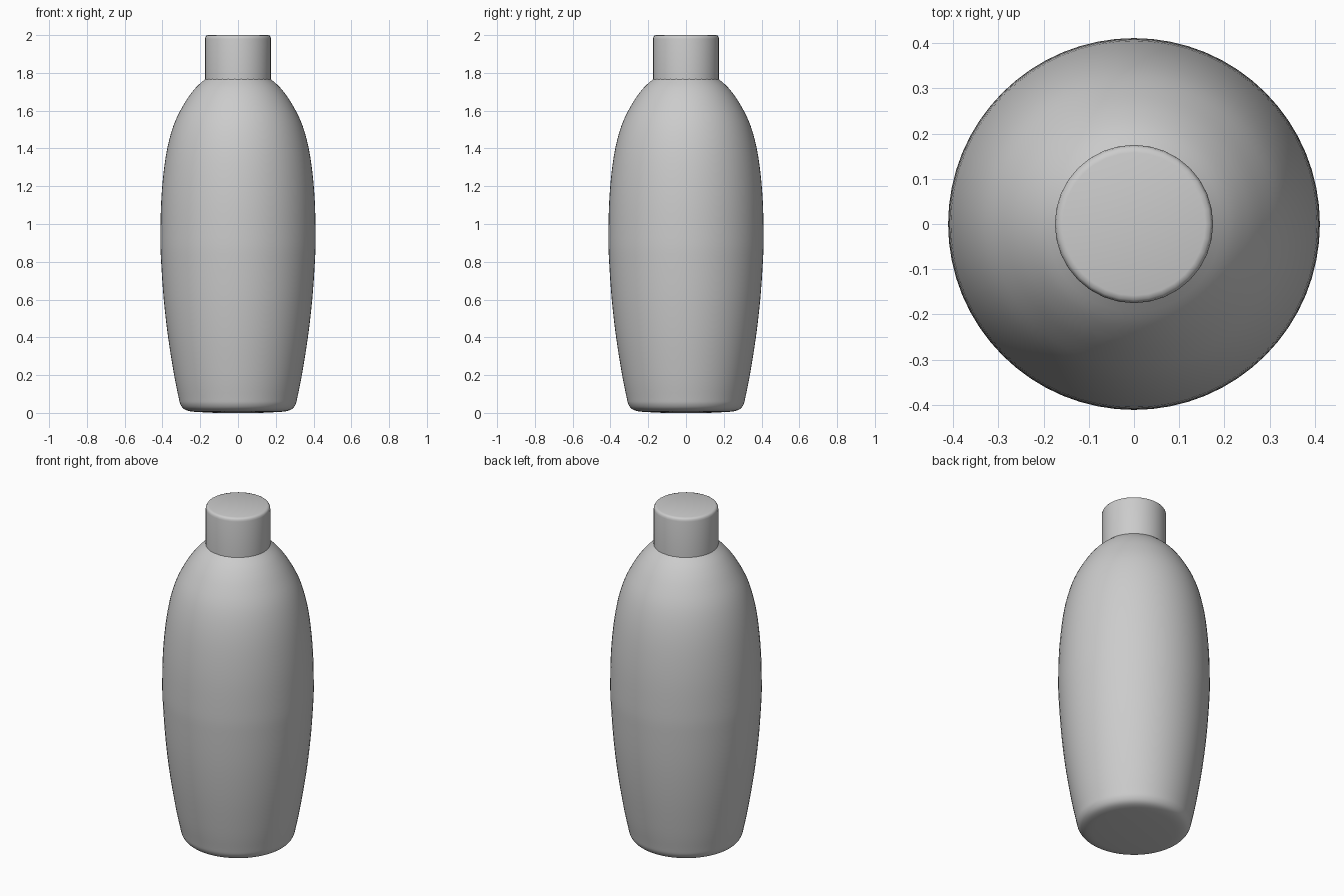
import bpy, bmesh, math

if "Cube" in bpy.data.objects:
    bpy.data.objects.remove(bpy.data.objects["Cube"])


def smooth_profile(pts, steps=4):
    """Catmull-Rom curve through (radius, height) points."""
    p = [pts[0]] + pts + [pts[-1]]
    out = []
    for i in range(1, len(p) - 2):
        a, b, c, d = p[i - 1:i + 3]
        for s in range(steps):
            t = s / steps
            out.append(tuple(
                0.5 * (2 * b[k] + (c[k] - a[k]) * t
                       + (2 * a[k] - 5 * b[k] + 4 * c[k] - d[k]) * t * t
                       + (3 * b[k] - a[k] - 3 * c[k] + d[k]) * t ** 3)
                for k in (0, 1)))
    out.append(pts[-1])
    return out


def lathe(name, profile, sides, angle):
    """Revolve a profile around z and cap both ends."""
    bm = bmesh.new()
    rings = []
    for r, z in profile:
        rings.append([bm.verts.new((r * math.cos(2 * math.pi * i / sides),
                                    r * math.sin(2 * math.pi * i / sides), z))
                      for i in range(sides)])
    for lo, hi in zip(rings, rings[1:]):
        for i in range(sides):
            j = (i + 1) % sides
            bm.faces.new((lo[i], lo[j], hi[j], hi[i]))
    bm.faces.new(rings[0][::-1])
    bm.faces.new(rings[-1])
    mesh = bpy.data.meshes.new(name)
    bm.to_mesh(mesh)
    bm.free()
    ob = bpy.data.objects.new(name, mesh)
    bpy.context.collection.objects.link(ob)
    bpy.ops.object.select_all(action='DESELECT')
    ob.select_set(True)
    bpy.context.view_layer.objects.active = ob
    bpy.ops.object.shade_smooth_by_angle(angle=math.radians(angle))
    return ob


# Bottle body: rounded base, swelling sides, shoulder running under the cap
base = [(0.20, 0.004), (0.25, 0.008), (0.285, 0.02), (0.305, 0.045),
        (0.315, 0.085), (0.338, 0.2)]
sides = [(0.37, 0.4), (0.393, 0.6), (0.407, 0.8), (0.411, 0.93), (0.405, 1.15),
         (0.382, 1.36), (0.342, 1.52), (0.283, 1.64), (0.225, 1.72), (0.170, 1.77)]
lathe("bottle_body", [(0.12, 0.0)] + smooth_profile(base + sides), 64, 40)

# Screw cap with a softened top edge
lathe("cap", [(0.16, 1.765), (0.175, 1.765), (0.175, 1.98), (0.173, 1.99),
              (0.168, 1.997), (0.158, 2.0)], 32, 40)
